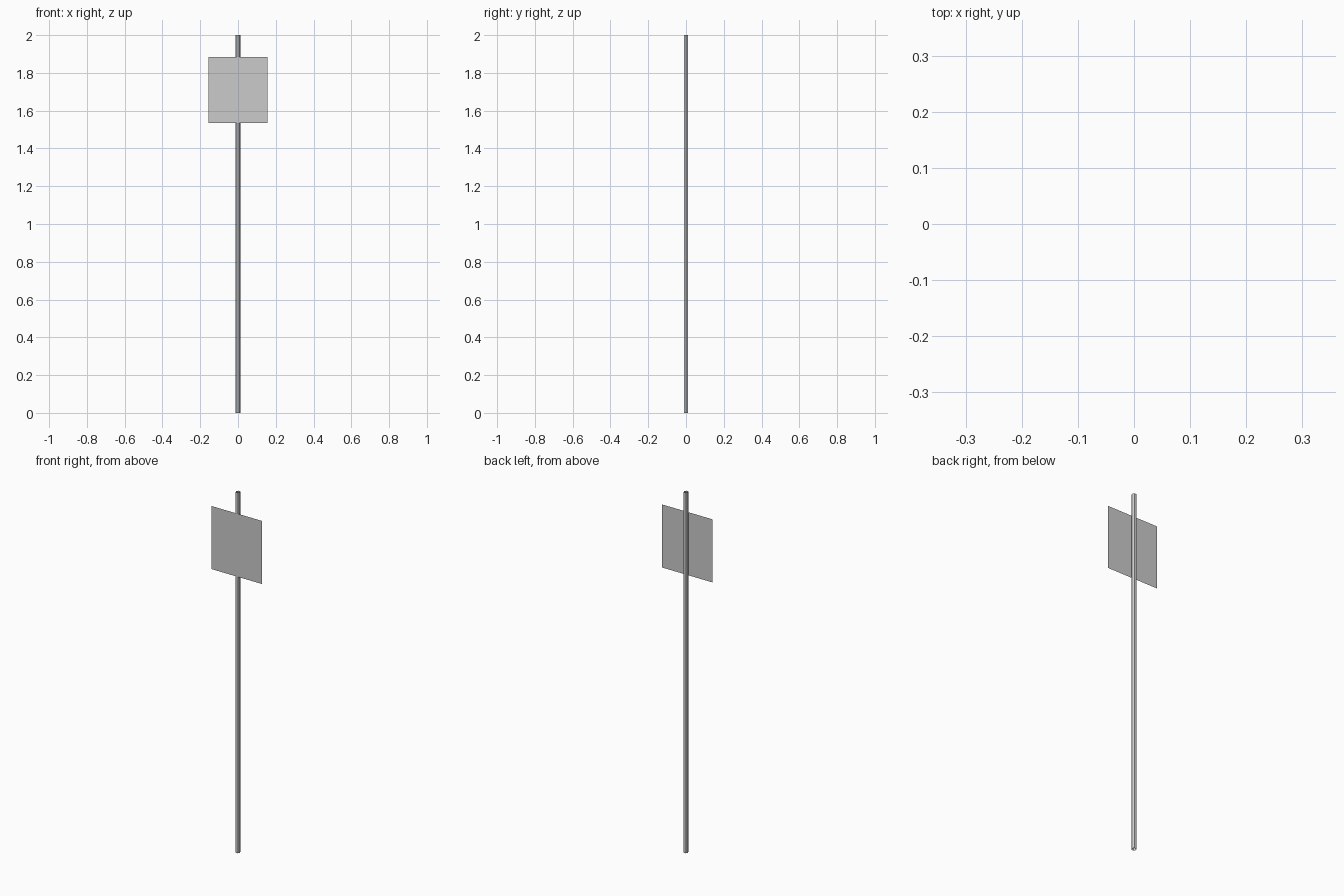
import bpy

if "Cube" in bpy.data.objects:
    bpy.data.objects.remove(bpy.data.objects["Cube"])

# Open-ended hexagonal pole, corners on the x axis
bpy.ops.mesh.primitive_cylinder_add(vertices=6, radius=0.013, depth=2.0,
                                    end_fill_type='NOTHING', location=(0, 0, 1.0),
                                    rotation=(0, 0, 1.5707963))
bpy.context.object.name = "pole"

# Flat sign panel on the front of the pole
hw, y, z0, z1 = 0.156, -0.0113, 1.534, 1.884
mesh = bpy.data.meshes.new("sign_panel")
mesh.from_pydata([(-hw, y, z0), (hw, y, z0), (hw, y, z1), (-hw, y, z1)], [], [(0, 1, 2, 3)])
panel = bpy.data.objects.new("sign_panel", mesh)
bpy.context.collection.objects.link(panel)
